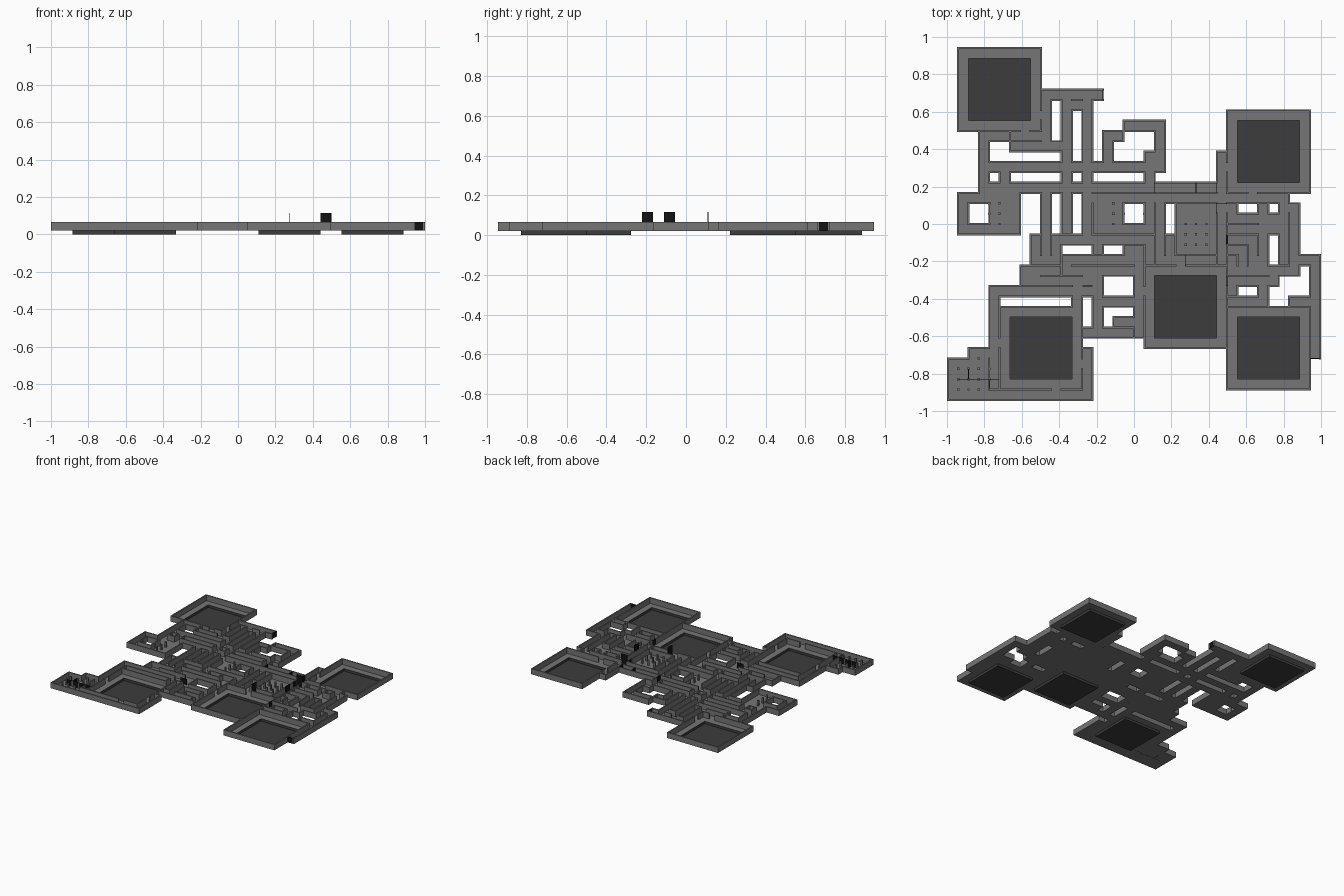
import bpy, bmesh

if "Cube" in bpy.data.objects:
    bpy.data.objects.remove(bpy.data.objects["Cube"])

C = 0.0553            # grid cell size
T = 0.010             # wall thickness
Z0, Z1 = 0.02, 0.065  # corridor floor and wall top


def material(name, v):
    m = bpy.data.materials.new(name)
    m.diffuse_color = (v, v, v, 1)
    m.use_nodes = True
    m.node_tree.nodes["Principled BSDF"].inputs["Base Color"].default_value = m.diffuse_color
    return m


STONE = material("stone", 0.18)
PIT = material("dark_pit", 0.045)
GATE = material("black_gate", 0.006)


def finish(name, bm, mat):
    bmesh.ops.remove_doubles(bm, verts=bm.verts, dist=1e-5)
    me = bpy.data.meshes.new(name)
    bm.to_mesh(me)
    bm.free()
    me.materials.append(mat)
    ob = bpy.data.objects.new(name, me)
    bpy.context.collection.objects.link(ob)


def quad(bm, pts):
    bm.faces.new([bm.verts.new(p) for p in pts])


def box(bm, x0, y0, z0, x1, y1, z1):
    r = bmesh.ops.create_cube(bm, size=1)
    for v in r["verts"]:
        v.co = ((x0 + x1) / 2 + v.co.x * (x1 - x0),
                (y0 + y1) / 2 + v.co.y * (y1 - y0),
                (z0 + z1) / 2 + v.co.z * (z1 - z0))


def cells(r):
    return {(x, y) for x in range(r[0], r[2]) for y in range(r[1], r[3])}


# Plan, in grid cells: (left, bottom, right, top)
rooms = [(-17, 9), (9, 3), (1, -12), (9, -16), (-13, -16)]
halls = [(-17, -1, -11, 3), (-4, -1, 2, 3), (-18, -17, -16, -13), (-16, -17, -14, -12)]
north = [(-15, 3, -14, 9), (-15, 8, -8, 9), (-12, 7, -6, 8), (-9, 8, -8, 13),
         (-9, 12, -3, 13), (-7, -1, -6, 13), (-5, -1, -4, 13), (-6, 11, -5, 12),
         (-15, 5, 2, 6), (-15, 3, 8, 4), (-13, 4, -12, 5), (1, 4, 2, 5),
         (-3, 6, -2, 9), (-2, 8, -1, 9), (-1, 9, 3, 10), (2, 5, 3, 9),
         (1, 6, 2, 7), (8, 3, 9, 7), (-9, -1, -8, 3)]
south = [(-10, -4, 2, -1), (-11, -6, 1, -4), (-14, -7, -4, -6), (-14, -16, -13, -7),
         (-6, -8, -5, -7), (-5, -11, 1, -4), (-18, -17, -4, -16), (-5, -17, -4, -12)]
east = [(2, -4, 9, 3), (9, -5, 15, 3), (15, -5, 16, 2), (9, -8, 13, -5),
        (12, -6, 14, -5), (16, -4, 18, -3), (17, -13, 18, -3), (15, -8, 17, -7)]
holes = [(-16, 0, -14, 2), (-1, 0, 1, 2), (-7, -3, -4, -2), (-3, -3, -1, -2),
         (-3, -7, 0, -5), (-3, -10, -2, -8), (-2, -9, 0, -8), (-5, -10, -4, -7),
         (3, -1, 4, 2), (10, 1, 12, 2), (13, 1, 14, 2), (13, -4, 14, -1),
         (10, -7, 12, -6)]
# Inner dividing walls: horizontal (y, x0, x1) and vertical (x, y0, y1)
inner_h = [(8, -12, -9), (3, -4, 8), (-1, -4, 2), (-1, -7, -5), (-3, -7, -2),
           (-4, -10, -7), (-5, -9, -5), (-4, -6, 0), (-2, -2, 1), (-6, -11, -6),
           (2, 4, 8), (-3, 4, 8), (2, 9, 14), (0, 9, 12), (-1, 9, 12),
           (-2, 9, 11), (-3, 9, 10), (-5, 9, 13), (-4, 13, 15), (-7, 9, 12),
           (-16, -14, -13), (-10, -2, 0), (12, -6, -5)]
inner_v = [(-9, -3, -1), (-8, -3, -1), (-7, -5, -3), (1, -4, -2), (2, -4, 2),
           (-4, -1, 2), (3, -3, -1), (4, -3, -1), (8, -4, 1), (9, -4, 1),
           (12, -3, -1), (11, -4, -2), (10, -4, -3), (15, -4, 1), (8, 4, 6),
           (-12, 8, 9), (-14, -16, -13), (0, -11, -10)]
doors_h = [(9, -11), (3, 11), (-4, 4), (-8, 13), (-8, -6), (-16, -8)]
doors_v = [(-9, 10), (9, 5), (9, -6), (1, -7), (-13, -12), (-5, -14)]

floor, pits = set(), set()
for r in halls + north + south + east:
    floor |= cells(r)
for r in holes:
    floor -= cells(r)
for x, y in rooms:
    floor |= cells((x, y, x + 8, y + 8))
    pits |= cells((x + 1, y + 1, x + 7, y + 7))

# Corridor and room floors
bm = bmesh.new()
for x, y in floor - pits:
    quad(bm, [((x + i) * C, (y + j) * C, Z0) for i, j in ((0, 0), (1, 0), (1, 1), (0, 1))])
finish("corridor_floor", bm, STONE)

# Sunken room centres
for n, (x, y) in enumerate(rooms):
    bm = bmesh.new()
    box(bm, (x + 1) * C, (y + 1) * C, 0, (x + 7) * C, (y + 7) * C, Z0)
    top = [f for f in bm.faces if f.normal.z > 0.5 or f.calc_center_median().z > Z0 - 1e-4]
    bmesh.ops.delete(bm, geom=top, context="FACES_ONLY")
    finish(f"room_pit_{n + 1}", bm, PIT)

# Unit wall edges: plan outline, room outlines and dividers, less doorways
H, V = set(), set()
for x, y in floor:
    for d in (0, 1):
        if (x, y - 1 + 2 * d) not in floor:
            H.add((y + d, x))
        if (x - 1 + 2 * d, y) not in floor:
            V.add((x + d, y))
outline = (set(H), set(V))
for x, y in rooms:
    for k in range(8):
        H |= {(y, x + k), (y + 8, x + k)}
        V |= {(x, y + k), (x + 8, y + k)}
for line, a, b in inner_h:
    H |= {(line, k) for k in range(a, b)}
for line, a, b in inner_v:
    V |= {(line, k) for k in range(a, b)}
H -= set(doors_h) - outline[0]
V -= set(doors_v) - outline[1]
ends_v = {(-3, 12)}    # corridor ends closed by gates
ends_h = {(-13, 17)}
H -= ends_h
V -= ends_v

# Walls: join unit edges into straight runs
bm = bmesh.new()
for edges, horizontal in ((H, True), (V, False)):
    for line, k in sorted(edges):
        if (line, k - 1) in edges:
            continue
        e = k
        while (line, e) in edges:
            e += 1
        a, b, p = k * C - T / 2, e * C + T / 2, line * C
        if horizontal:
            box(bm, a, p - T / 2, Z0, b, p + T / 2, Z1)
        else:
            box(bm, p - T / 2, a, Z0, p + T / 2, b, Z1)
me_walls = bm
finish("maze_walls", me_walls, STONE)

# Pillars in the open halls
bm = bmesh.new()
posts = [(x, y) for x in (-16, -14, -13) for y in (0, 1, 2)]
posts += [(x, y) for x in (-2, -1, 1) for y in (0, 1, 2)]
posts += [(x, y) for x in (5, 6, 7) for y in (-3, -2, -1, 0)]
posts += [(x, y) for x in (-17, -16, -15, -14) for y in (-16, -15, -14)] + [(-15, -13)]
for x, y in posts:
    box(bm, x * C - 0.006, y * C - 0.006, Z0, x * C + 0.006, y * C + 0.006, Z1)
finish("pillars", bm, STONE)

# Thin black gates: (x, y, runs along x, length, raised)
gates = [(-3, 12, 0, 1, 0), (17, -13, 1, 1, 0), (8, 2, 1, 1, 0), (8, 2, 1, 1, 1),
         (9, -2, 0, 1, 1), (5, -4, 0, 1, 0), (5, -4, 0, 1, 1), (8, 1, 0, 1, 0),
         (6, 3, 0, 1, 0), (2, 3, 0, 1, 0), (8, 3, 0, 1, 0), (-5, -6, 1, 1, 0),
         (9, -6, 0, 1, 0), (-17, -15, 1, 4, 0), (-16, -15, 0, 1, 0), (-14, -16, 0, 1, 0)]
bm = bmesh.new()
for x, y, along, n, up in gates:
    z0, z1 = (Z1, Z1 + 0.05) if up else (Z0, Z1 + 0.001)
    x0, y0, t = x * C, y * C, 0.002
    if along:
        box(bm, x0, y0 - t, z0, x0 + n * C, y0 + t, z1)
    else:
        box(bm, x0 - t, y0, z0, x0 + t, y0 + n * C, z1)
finish("gates", bm, GATE)
